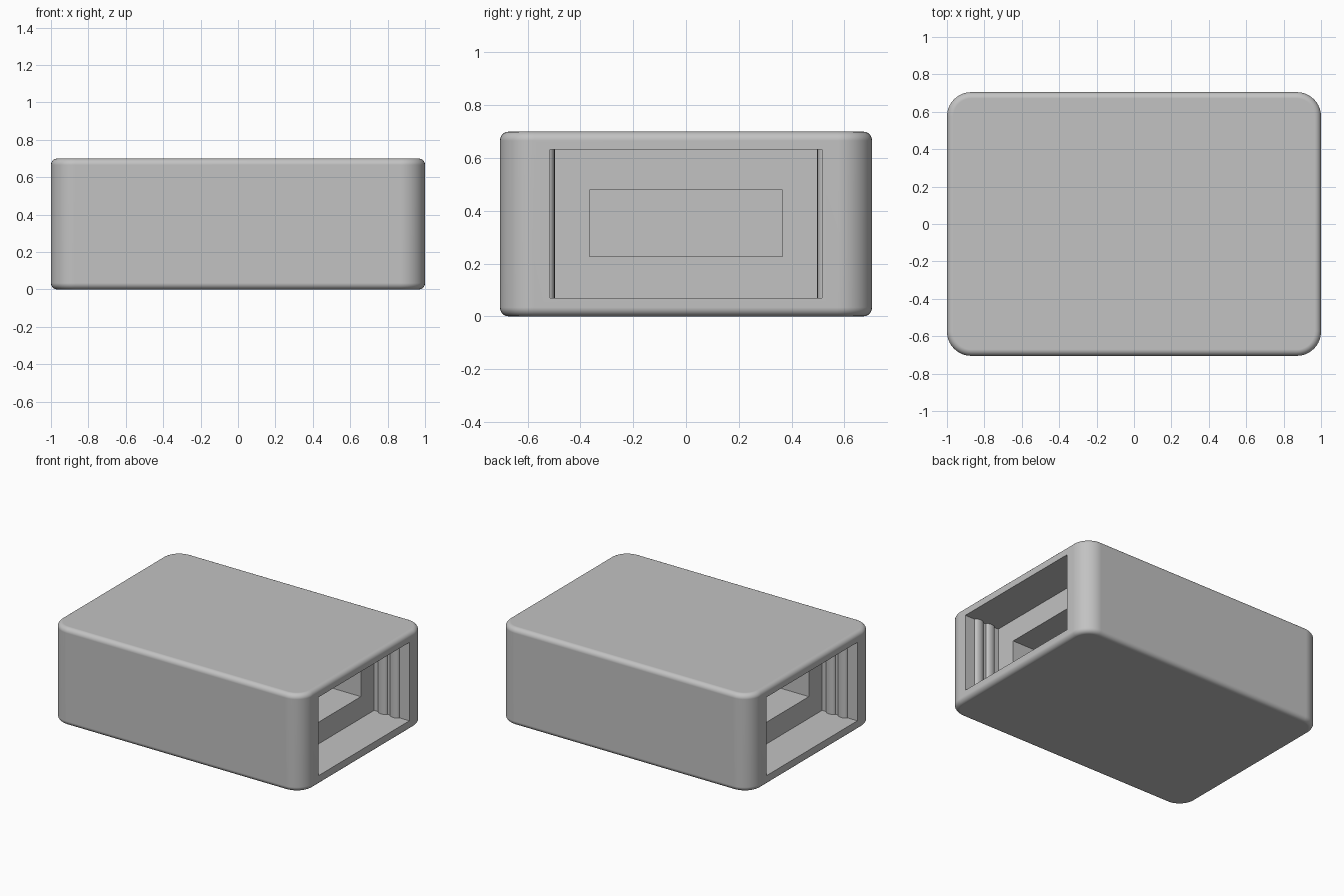
import bpy, bmesh, math

if "Cube" in bpy.data.objects:
    bpy.data.objects.remove(bpy.data.objects["Cube"])

L, W, H = 2.0, 1.41, 0.70          # overall size
Z0, Z1 = 0.07, 0.633               # end opening heights
HALF = 0.516                       # end opening half width
DEPTH = 0.28                       # end opening depth

grey = bpy.data.materials.new("plain_grey")
grey.diffuse_color = (0.54, 0.54, 0.54, 1)
grey.use_nodes = True
grey.node_tree.nodes["Principled BSDF"].inputs["Base Color"].default_value = grey.diffuse_color


def make_object(name, bm):
    bmesh.ops.recalc_face_normals(bm, faces=bm.faces)
    mesh = bpy.data.meshes.new(name)
    bm.to_mesh(mesh)
    bm.free()
    mesh.materials.append(grey)
    ob = bpy.data.objects.new(name, mesh)
    bpy.context.collection.objects.link(ob)
    return ob


def prism(name, outline, z0, z1):
    bm = bmesh.new()
    face = bm.faces.new([bm.verts.new((x, y, z0)) for x, y in outline])
    ext = bmesh.ops.extrude_face_region(bm, geom=[face])
    verts = [g for g in ext["geom"] if isinstance(g, bmesh.types.BMVert)]
    bmesh.ops.translate(bm, verts=verts, vec=(0, 0, z1 - z0))
    return make_object(name, bm)


def opening_side():
    """One side wall of the opening, from mouth to back, with two rounded ribs."""
    pts = [(1.1, HALF)]
    for start in (0.08, 0.175):
        for i in range(9):
            a = math.pi * i / 8
            pts.append((1 - start - 0.035 * (1 - math.cos(a)),
                        HALF - 0.019 * math.sin(a)))
    pts.append((1 - DEPTH, HALF))
    return pts


# Case: block with large upright corners and small rounded rims
bm = bmesh.new()
bmesh.ops.create_cube(bm, size=1)
bmesh.ops.scale(bm, vec=(L, W, H), verts=bm.verts)
bmesh.ops.translate(bm, vec=(0, 0, H / 2), verts=bm.verts)
upright = [e for e in bm.edges if abs(e.verts[0].co.z - e.verts[1].co.z) > 0.1]
bmesh.ops.bevel(bm, geom=upright, offset=0.13, segments=10, profile=0.5, affect='EDGES')
rims = [e for e in bm.edges if abs(e.verts[0].co.z - e.verts[1].co.z) < 0.01]
bmesh.ops.bevel(bm, geom=rims, offset=0.034, segments=5, profile=0.5, affect='EDGES')
case = make_object("case", bm)

# Ribbed opening and deeper inner pocket at both ends
side = opening_side()
outline = side + [(x, -y) for x, y in reversed(side)]
pocket = [(0.8, 0.366), (0.25, 0.366), (0.25, -0.366), (0.8, -0.366)]
for end, s in (("right", 1), ("left", -1)):
    for part, shape, z0, z1 in (("opening", outline, Z0, Z1), ("pocket", pocket, 0.226, 0.478)):
        cutter = prism(f"{end}_{part}_cutter", [(s * x, y) for x, y in shape], z0, z1)
        cutter.hide_render = True
        bpy.context.view_layer.objects.active = case
        mod = case.modifiers.new(part, 'BOOLEAN')
        mod.object = cutter
        mod.operation = 'DIFFERENCE'
        mod.solver = 'EXACT'
        bpy.ops.object.modifier_apply(modifier=mod.name)
        bpy.data.objects.remove(cutter, do_unlink=True)

# Smooth rounded corners, crisp opening edges
bpy.ops.object.select_all(action='DESELECT')
case.select_set(True)
bpy.context.view_layer.objects.active = case
bpy.ops.object.shade_smooth_by_angle(angle=math.radians(35))
weighted = case.modifiers.new("weighted_normals", 'WEIGHTED_NORMAL')
weighted.keep_sharp = True
